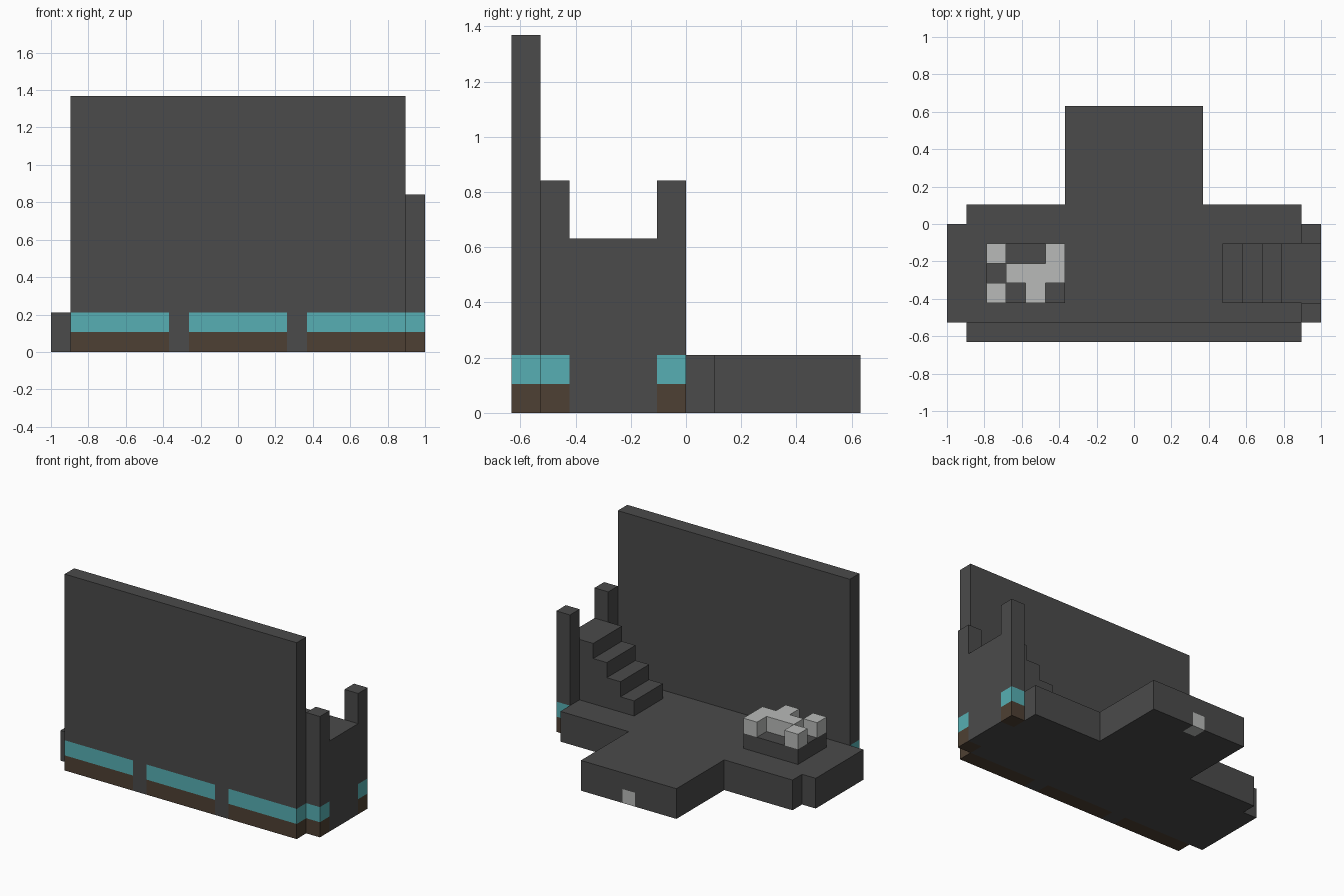
import bpy
import bmesh
from mathutils import Vector

if "Cube" in bpy.data.objects:
    bpy.data.objects.remove(bpy.data.objects["Cube"], do_unlink=True)

U = 2 / 19  # one building block


def material(name, rgb):
    m = bpy.data.materials.new(name)
    m.use_nodes = True
    m.diffuse_color = (*rgb, 1)
    m.node_tree.nodes["Principled BSDF"].inputs["Base Color"].default_value = (*rgb, 1)
    return m


MATS = [material("dark_grey", (0.069, 0.069, 0.069)),
        material("teal", (0.095, 0.429, 0.451)),
        material("brown", (0.076, 0.051, 0.033)),
        material("pale_grey", (0.479, 0.491, 0.479))]
GREY, TEAL, BROWN, PALE = range(4)


def finish(name, bm, rule):
    """Colour each face by a rule on its centre, scale from blocks and link."""
    bmesh.ops.recalc_face_normals(bm, faces=bm.faces)
    for f in bm.faces:
        f.material_index = rule(f.calc_center_median())
    bmesh.ops.scale(bm, vec=(U, U, U), verts=bm.verts)
    me = bpy.data.meshes.new(name)
    bm.to_mesh(me)
    bm.free()
    for m in MATS:
        me.materials.append(m)
    ob = bpy.data.objects.new(name, me)
    bpy.context.collection.objects.link(ob)
    return ob


def prism(name, outline, direction, cuts=(), rule=lambda c: GREY):
    """Extrude an outline, then split its faces at (axis, position) cuts."""
    bm = bmesh.new()
    face = bm.faces.new([bm.verts.new(p) for p in outline])
    ext = bmesh.ops.extrude_face_region(bm, geom=[face], use_keep_orig=True)
    top = [g for g in ext["geom"] if isinstance(g, bmesh.types.BMVert)]
    bmesh.ops.translate(bm, vec=direction, verts=top)
    for axis, pos in cuts:
        n = Vector((0, 0, 0))
        n[axis] = 1
        bmesh.ops.bisect_plane(bm, geom=bm.verts[:] + bm.edges[:] + bm.faces[:],
                               plane_co=n * pos, plane_no=n)
    return finish(name, bm, rule)


def box(name, x, y, z, cuts=(), rule=lambda c: GREY):
    corners = [(x[0], y[0], z[0]), (x[1], y[0], z[0]), (x[1], y[1], z[0]), (x[0], y[1], z[0])]
    return prism(name, corners, (0, 0, z[1] - z[0]), cuts, rule)


def band(c):
    return BROWN if c.z < 1 else TEAL if c.z < 2 else GREY


# Tall wall with three painted panels along its foot
def wall_rule(c):
    return GREY if 2.5 < abs(c.x) < 3.5 else band(c)


box("tall_wall", (-8.5, 8.5), (-6, -5), (0, 13),
    [(2, 1), (2, 2)] + [(0, s * p) for s in (-1, 1) for p in (2.5, 3.5)], wall_rule)

# Low platform, notched for the two posts
platform = [(-9.5, -5), (8.5, -5), (8.5, -4), (9.5, -4), (9.5, -1), (8.5, -1),
            (8.5, 1), (-8.5, 1), (-8.5, 0), (-9.5, 0)]
prism("platform", [(x, y, 0) for x, y in platform], (0, 0, 2))

# Walkway with a small pale door at its end
def door_rule(c):
    return PALE if abs(c.x) < 0.46 and c.z < 0.92 and c.y > 5.08 else GREY


box("walkway", (-3.5, 3.5), (1, 6), (0, 2),
    [(0, -0.46), (0, 0.46), (1, 5.08), (2, 0.92)], door_rule)

# Two posts beside the stairs
for label, y in (("front", -5), ("back", -1)):
    box(label + "_post", (8.5, 9.5), (y, y + 1), (0, 8), [(2, 1), (2, 2)], band)

# Stairs rising towards the posts
steps = [(9.5, 2), (4.5, 2)]
for i in range(4):
    steps += [(4.5 + i, 3 + i), (5.5 + i if i < 3 else 9.5, 3 + i)]
# the lower corner of each riser is the end of the tread before it
prism("stairs", [(x, -4, z) for x, z in steps], (0, 3, 0))

# Plinth carrying a pattern of pale blocks
box("plinth", (-7.5, -3.5), (-4, -1), (2, 3))
bm = bmesh.new()
for r, row in enumerate(("X..X", ".XXX", "X.X.")):
    for c, mark in enumerate(row):
        if mark == "X":
            x, y = c - 7.5, -2 - r
            bm.faces.new([bm.verts.new((x + a, y + b, 3))
                          for a, b in ((0, 0), (1, 0), (1, 1), (0, 1))])
bmesh.ops.remove_doubles(bm, verts=bm.verts, dist=0.001)
ext = bmesh.ops.extrude_face_region(bm, geom=bm.faces[:], use_keep_orig=True)
bmesh.ops.translate(bm, vec=(0, 0, 1),
                    verts=[g for g in ext["geom"] if isinstance(g, bmesh.types.BMVert)])
finish("pale_blocks", bm, lambda c: PALE)
